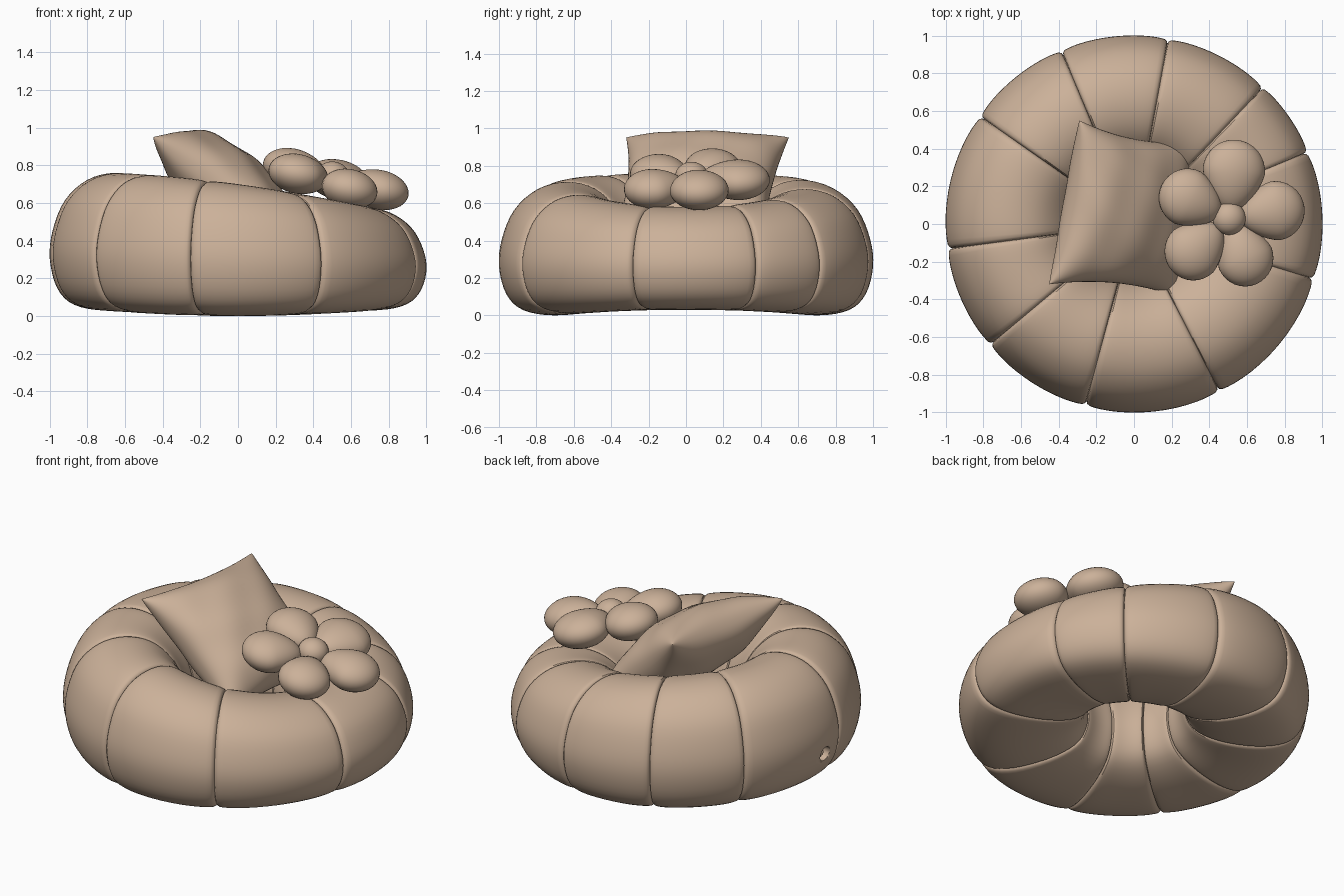
import bpy, bmesh, math
from math import sin, cos, pi, radians
from mathutils import Vector, Matrix

if "Cube" in bpy.data.objects:
    bpy.data.objects.remove(bpy.data.objects["Cube"], do_unlink=True)

tan = bpy.data.materials.new("warm_tan")
tan.use_nodes = True
tan.diffuse_color = (0.60, 0.44, 0.32, 1)
tan.node_tree.nodes["Principled BSDF"].inputs["Base Color"].default_value = tan.diffuse_color


def finish(name, bm, angle=40):
    bmesh.ops.recalc_face_normals(bm, faces=bm.faces)
    mesh = bpy.data.meshes.new(name)
    bm.to_mesh(mesh)
    bm.free()
    obj = bpy.data.objects.new(name, mesh)
    bpy.context.collection.objects.link(obj)
    mesh.materials.append(tan)
    bpy.ops.object.select_all(action='DESELECT')
    obj.select_set(True)
    bpy.context.view_layer.objects.active = obj
    bpy.ops.object.shade_smooth_by_angle(angle=radians(angle))
    return obj


def smooth_loop(points, steps):
    """Closed Catmull-Rom curve through the points."""
    pts = [Vector(p) for p in points]
    n, out = len(pts), []
    for i in range(n):
        a, b, c, d = (pts[(i + k) % n] for k in (-1, 0, 1, 2))
        for s in range(steps):
            t = s / steps
            out.append(0.5 * (2 * b + (c - a) * t + (2 * a - 5 * b + 4 * c - d) * t * t
                              + (3 * b - a - 3 * c + d) * t ** 3))
    return out


# Inflated ring: tube profile (radius, height fraction) swept through puffed panels
profile = smooth_loop([(1, .37), (.985, .58), (.92, .80), (.8, .95), (.65, 1), (.5, .95),
                       (.38, .80), (.30, .58), (.275, .36), (.33, .15), (.48, .04),
                       (.7, 0), (.87, .04), (.96, .16)], 4)
seams = [-172.4, -140, -105, -63, -17, 22.5, 46.6, 79.5, 112.7, 145]
core = Vector((.64, .47))
STEPS = 18

bm = bmesh.new()
rings = []
for i, start in enumerate(seams):
    end = seams[i + 1] if i + 1 < len(seams) else seams[0] + 360
    for k in range(STEPS):
        t = (1 - cos(pi * k / STEPS)) / 2
        ang = radians(start + (end - start) * t)
        edge = abs(2 * t - 1)
        shrink = 1 - 0.025 * edge ** 6 - 0.055 * edge ** 60
        c = cos(ang)
        top = .70 - .09 * c - .03 * c * c
        low = .03 * c * c
        row = []
        for p in profile:
            q = core + (p - core) * shrink
            row.append(bm.verts.new((q.x * c, q.x * sin(ang), low + q.y * (top - low))))
        rings.append(row)
for i, row in enumerate(rings):
    nxt = rings[(i + 1) % len(rings)]
    for j in range(len(row)):
        k = (j + 1) % len(row)
        bm.faces.new((row[j], row[k], nxt[k], nxt[j]))
ring = finish("inflatable_ring", bm)

# Valve socket sunk into the outer wall, with a small plug inside
VALVE = Vector((-0.99, 0.03, 0.25))
bm = bmesh.new()
bmesh.ops.create_cone(bm, cap_ends=True, segments=20, radius1=.045, radius2=.045, depth=.09,
                      matrix=Matrix.Translation(VALVE) @ Matrix.Rotation(pi / 2, 4, 'Y'))
cutter = finish("valve_cutter", bm)
cutter.hide_render = True
cut = ring.modifiers.new("valve_hole", 'BOOLEAN')
cut.operation = 'DIFFERENCE'
cut.solver = 'EXACT'
cut.object = cutter
bpy.context.view_layer.objects.active = ring
bpy.ops.object.modifier_apply(modifier=cut.name)
bpy.data.objects.remove(cutter, do_unlink=True)

bm = bmesh.new()
bmesh.ops.create_uvsphere(bm, u_segments=16, v_segments=8, radius=.025,
                          matrix=Matrix.Translation(VALVE + Vector((.04, 0, 0))))
finish("valve_plug", bm)

# Square pillow leaning in the hole: two bulged sheets with a pinched outline
corners = [Vector(p) for p in ((-.45, -.32, .95), (.22, -.38, .43),
                               (.30, .43, .43), (-.29, .55, .95))]
normal = (corners[1] - corners[0]).cross(corners[3] - corners[0]).normalized()
N = 36
bm = bmesh.new()
for side in (1, -1):
    grid = []
    for i in range(N + 1):
        u = -cos(pi * i / N)
        row = []
        for j in range(N + 1):
            v = -cos(pi * j / N)
            pu = u * (1 - .09 * (1 - v * v) * u * u)
            pv = v * (1 - .09 * (1 - u * u) * v * v)
            a, b = (pu + 1) / 2, (pv + 1) / 2
            p = corners[0].lerp(corners[1], a).lerp(corners[3].lerp(corners[2], a), b)
            bulge = max(0, (1 - u * u) * (1 - v * v))
            fold = .008 * sin(7 * u + 3 * v) * sin(5 * v - 2 * u) * bulge ** .3
            row.append(bm.verts.new(p + normal * (side * .2 * bulge ** .45 + fold)))
        grid.append(row)
    for i in range(N):
        for j in range(N):
            bm.faces.new((grid[i][j], grid[i + 1][j], grid[i + 1][j + 1], grid[i][j + 1]))
bmesh.ops.remove_doubles(bm, verts=bm.verts, dist=.0002)
finish("pillow", bm, 50)

# Flower cushion: five plump petals, narrowed towards a round centre, on a tilted plane
center = Vector((.505, .03, .745))
tilt = Matrix.Rotation(radians(12), 4, 'Y')
petals = [(.53, .28, .168, .725), (.75, .07, .158, .67), (.59, -.18, .152, .675),
          (.315, -.145, .155, .755), (.285, .14, .155, .785)]
for i, (x, y, r, z) in enumerate(petals):
    heading = math.atan2(y - center.y, x - center.x)
    bm = bmesh.new()
    bmesh.ops.create_uvsphere(bm, u_segments=32, v_segments=20, radius=1)
    for v in bm.verts:
        inward = max(0, -v.co.x)
        v.co.y *= 1 - .15 * inward
        v.co.x -= .25 * inward ** 2
    bm.transform(Matrix.Translation((x, y, z)) @ tilt @ Matrix.Rotation(heading, 4, 'Z')
                 @ Matrix.Diagonal((r, r, .105, 1)))
    finish("petal_%d" % (i + 1), bm)

bm = bmesh.new()
bmesh.ops.create_uvsphere(bm, u_segments=32, v_segments=20, radius=1)
bm.transform(Matrix.Translation(center) @ tilt @ Matrix.Diagonal((.088, .088, .075, 1)))
finish("flower_center", bm)
